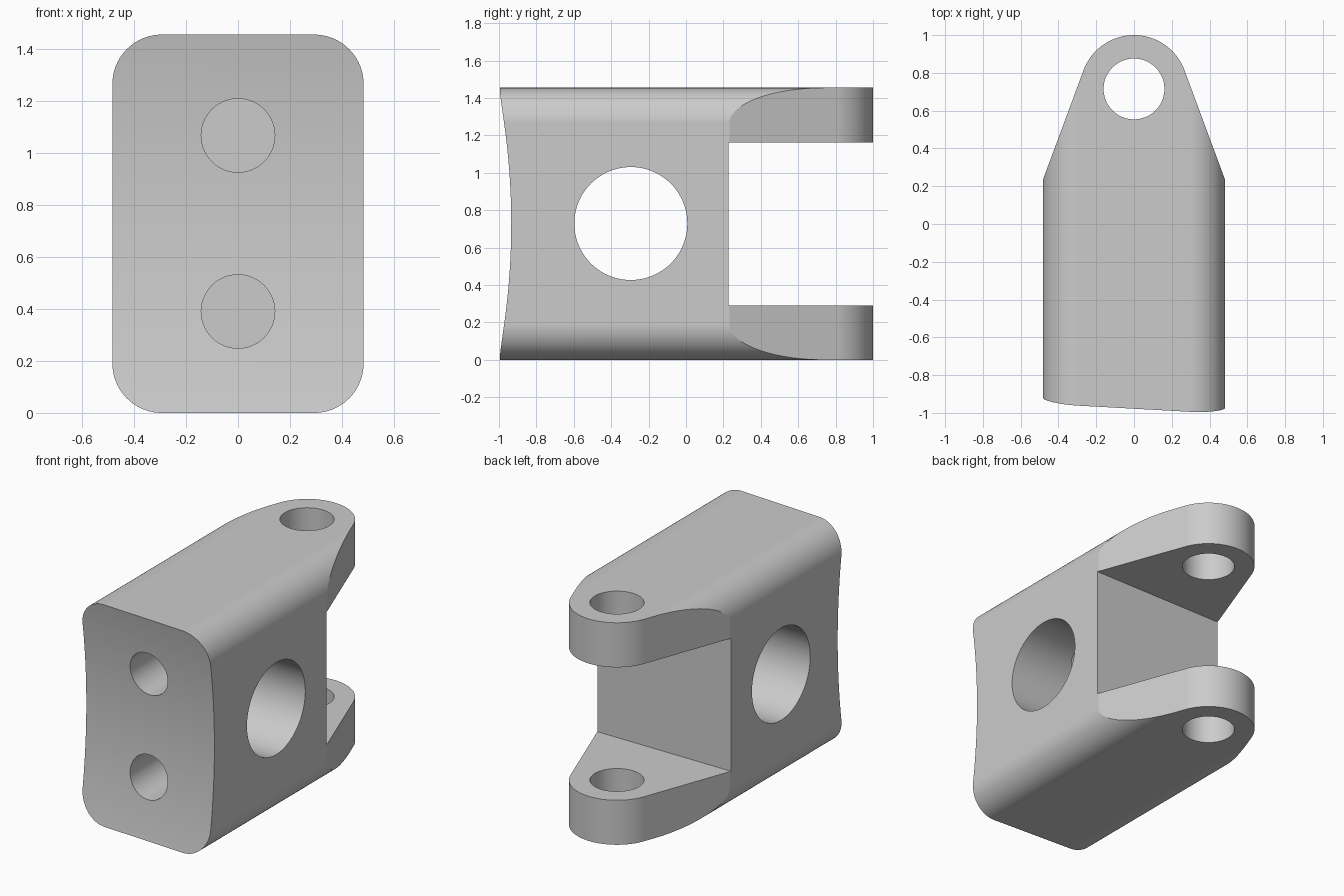
import bpy, bmesh
from math import pi, sin, cos, atan, acos, atan2, hypot
from mathutils import Vector

cube = bpy.data.objects.get("Cube")
if cube:
    bpy.data.objects.remove(cube, do_unlink=True)

HALF_W, HEIGHT, CORNER = 0.483, 1.455, 0.19
MID = HEIGHT / 2
PIN_Y, LUG_R, SLOT_Y = 0.715, 0.285, 0.226


def prism(name, outline, depth):
    """Closed solid from a 3D outline swept along a vector."""
    bm = bmesh.new()
    face = bm.faces.new([bm.verts.new(p) for p in outline])
    swept = bmesh.ops.extrude_face_region(bm, geom=[face], use_keep_orig=True)
    verts = [g for g in swept["geom"] if isinstance(g, bmesh.types.BMVert)]
    bmesh.ops.translate(bm, verts=verts, vec=depth)
    bmesh.ops.recalc_face_normals(bm, faces=bm.faces)
    mesh = bpy.data.meshes.new(name)
    bm.to_mesh(mesh)
    bm.free()
    obj = bpy.data.objects.new(name, mesh)
    bpy.context.collection.objects.link(obj)
    return obj


def drill(name, radius, depth, location, rotation=(0, 0, 0), sides=96):
    bpy.ops.mesh.primitive_cylinder_add(vertices=sides, radius=radius, depth=depth,
                                        location=location, rotation=rotation)
    obj = bpy.context.object
    obj.name = name
    return obj


def arc(cx, cy, r, start, end, steps):
    angles = [start + (end - start) * i / steps for i in range(steps + 1)]
    return [(cx + r * cos(a), cy + r * sin(a)) for a in angles]


# Body: rounded rectangle swept from front to back
section = []
for i, (sx, sz) in enumerate([(1, 1), (-1, 1), (-1, -1), (1, -1)]):
    section += arc(sx * (HALF_W - CORNER), MID + sz * (MID - CORNER),
                   CORNER, i * pi / 2, (i + 1) * pi / 2, 24)
body = prism("clevis_block", [(x, -1.2, z) for x, z in section], (0, 2.4, 0))

# Plan outline: straight sides, flanks tangent to the rounded lug end
corner = Vector((HALF_W, 0.232))
dx, dy = corner.x, corner.y - PIN_Y
tangent = atan2(dy, dx) + acos(LUG_R / hypot(dx, dy))
end = arc(0, PIN_Y, LUG_R, tangent, pi - tangent, 64)
flare = corner + 0.5 * (corner - Vector(end[0]))
plan = [(flare.x, -1.4), tuple(flare)] + end + [(-flare.x, flare.y), (-flare.x, -1.4)]
plan_tool = prism("plan_tool", [(x, y, -0.2) for x, y in plan], (0, 0, HEIGHT + 0.4))

# Concave, slightly skewed front face
sag, skew = 0.07, 0.055
front_r = (MID ** 2 + sag ** 2) / (2 * sag)
front_tool = drill("front_tool", front_r, 3, (0, -0.9135 - front_r, MID),
                   (0, pi / 2, -atan(skew)), 512)

# Cross hole, two bolt holes, pin hole and slot between the lugs
cross_tool = drill("cross_tool", 0.302, 2, (0, -0.295, 0.729), (0, pi / 2, 0))
bolt_tools = [drill("bolt_tool", 0.1415, SLOT_Y + 1.5, (0, (SLOT_Y - 1.5) / 2, z),
                    (pi / 2, 0, 0)) for z in (0.39, 1.067)]
pin_tool = drill("pin_tool", 0.161, 2, (0, PIN_Y, MID))
slot_tool = prism("slot_tool", [(-1, SLOT_Y, 0.292), (1, SLOT_Y, 0.292),
                                (1, SLOT_Y, 1.163), (-1, SLOT_Y, 1.163)], (0, 1, 0))

tools = [plan_tool, front_tool, cross_tool, *bolt_tools, pin_tool, slot_tool]
for tool in tools:
    tool.hide_render = True
    mod = body.modifiers.new(tool.name, "BOOLEAN")
    mod.operation = "INTERSECT" if tool is plan_tool else "DIFFERENCE"
    mod.solver = "EXACT"
    mod.object = tool

# Bake the cuts and drop the tools
bpy.context.view_layer.update()
graph = bpy.context.evaluated_depsgraph_get()
baked = bpy.data.meshes.new_from_object(body.evaluated_get(graph))
body.modifiers.clear()
body.data = baked
for tool in tools:
    bpy.data.objects.remove(tool, do_unlink=True)

# Single grey material
grey = bpy.data.materials.new("plain grey")
grey.use_nodes = True
colour = (0.6, 0.6, 0.6, 1)
grey.diffuse_color = colour
grey.node_tree.nodes["Principled BSDF"].inputs["Base Color"].default_value = colour
baked.materials.clear()
baked.materials.append(grey)

# Smooth curves, crisp edges
bpy.ops.object.select_all(action="DESELECT")
body.select_set(True)
bpy.context.view_layer.objects.active = body
bpy.ops.object.shade_smooth_by_angle(angle=pi / 9)
weighted = body.modifiers.new("even_shading", "WEIGHTED_NORMAL")
weighted.keep_sharp = True
